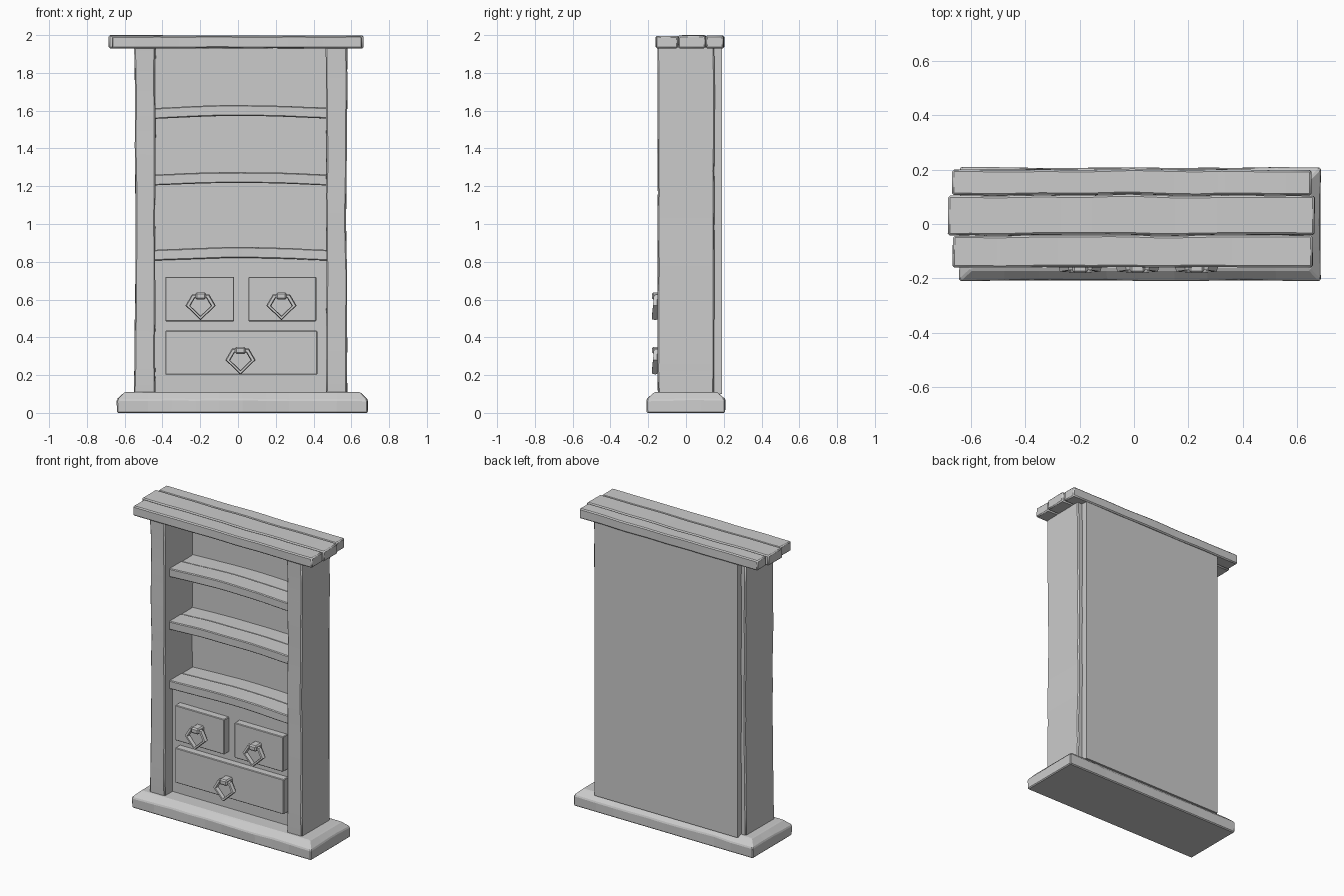
import bpy, bmesh, math
from mathutils import Vector, noise

if "Cube" in bpy.data.objects:
    bpy.data.objects.remove(bpy.data.objects["Cube"])


def finish(bm, name, bevel=0.0):
    bmesh.ops.recalc_face_normals(bm, faces=bm.faces)
    me = bpy.data.meshes.new(name)
    bm.to_mesh(me)
    bm.free()
    ob = bpy.data.objects.new(name, me)
    bpy.context.collection.objects.link(ob)
    if bevel:
        m = ob.modifiers.new("worn_edges", "BEVEL")
        m.width = bevel
        m.segments = 1
        m.limit_method = 'ANGLE'
        m.angle_limit = math.radians(40)
    return ob


def block(lo, hi):
    bm = bmesh.new()
    bmesh.ops.create_cube(bm, size=1)
    lo, hi = Vector(lo), Vector(hi)
    for v in bm.verts:
        v.co = Vector([(lo[i] + hi[i]) / 2 + v.co[i] * (hi[i] - lo[i]) for i in range(3)])
    return bm


def slice_along(bm, axis, a, b, n):
    no = Vector((0, 0, 0))
    no[axis] = 1
    for i in range(1, n):
        bmesh.ops.bisect_plane(bm, geom=bm.verts[:] + bm.edges[:] + bm.faces[:],
                               plane_co=no * (a + (b - a) * i / n), plane_no=no)


def plank(name, lo, hi, axis, n=12, amp=0.006, bevel=0.006, arch=0.0):
    """Hand-cut timber: sliced along its length, roughened and optionally arched."""
    bm = block(lo, hi)
    slice_along(bm, axis, lo[axis], hi[axis], n)
    for v in bm.verts:
        t = (v.co[axis] - lo[axis]) / (hi[axis] - lo[axis])
        d = noise.noise_vector(v.co * 4.3 + Vector((7.1, 3.7, 1.9))) * amp
        d.z *= 0.5
        v.co += d
        v.co.z += arch * math.sin(math.pi * t)
    ob = finish(bm, name, bevel)
    bpy.context.view_layer.objects.active = ob
    ob.select_set(True)
    bpy.ops.object.shade_smooth_by_angle(angle=math.radians(25))
    ob.select_set(False)
    return ob


# Plinth with a chamfered top rim
bm = block((-0.64, -0.208, 0), (0.687, 0.207, 0.11))
rim = [e for e in bm.edges if all(v.co.z > 0.1 for v in e.verts)]
bmesh.ops.bevel(bm, geom=rim, offset=0.04, segments=1, affect='EDGES', profile=0.5)
slice_along(bm, 0, -0.6, 0.645, 10)
slice_along(bm, 1, -0.165, 0.165, 4)
for v in bm.verts:
    if 0.01 < v.co.z < 0.1:
        v.co += noise.noise_vector(v.co * 5) * 0.007
finish(bm, "plinth", 0.006)

# Side posts, slightly waisted at mid height
for name, x0, x1, side in (("left_post", -0.55, -0.437, -1), ("right_post", 0.467, 0.581, 1)):
    post = plank(name, (x0, -0.15, 0.1), (x1, 0.15, 1.94), 2, n=14, bevel=0.007)
    for v in post.data.vertices:
        if v.co.x * side > 0.5:
            v.co.x -= side * 0.008 * math.sin(math.pi * v.co.z / 2)

# Back panel
finish(block((-0.515, 0.148, 0.1), (0.544, 0.19, 1.94)), "back_panel")

# Top made of three uneven boards
for i, (x0, x1, y0, y1, z1) in enumerate(((-0.665, 0.66, -0.158, -0.042, 1.995),
                                          (-0.684, 0.667, -0.04, 0.105, 1.998),
                                          (-0.67, 0.655, 0.107, 0.2, 1.996))):
    plank(f"top_board_{i + 1}", (x0, y0, 1.93), (x1, y1, z1), 0, n=16, bevel=0.007)

# Arched shelves, two boards each
for i, z in enumerate((0.806, 1.204, 1.558)):
    for j, (y0, y1, dz) in enumerate(((-0.1, 0.03, 0), (0.03, 0.155, -0.003))):
        plank(f"shelf_{i + 1}_board_{j + 1}", (-0.445, y0, z), (0.475, y1, z + 0.057 + dz),
              0, n=12, amp=0.005, bevel=0.005, arch=0.014)

# Drawer case front
finish(block((-0.445, -0.068, 0.1), (0.475, -0.03, 0.83)), "drawer_case_front")


def handle(name, x, z):
    """Pentagonal ring pull, leaning out a little, hung from a small bracket."""
    outline = [(-0.045, 0.06), (0.045, 0.06), (0.08, 0.0), (0.0, -0.077), (-0.08, 0.0)]
    bm = bmesh.new()
    rings = []
    for s, y in ((1, -0.150), (0.93, -0.170), (0.74, -0.170), (0.68, -0.150), (0.74, -0.140), (0.93, -0.140)):
        rings.append([bm.verts.new((x + px * s, y + (pz - 0.06) * 0.08, z + pz * s - (1 - s) * 0.005))
                      for px, pz in outline])
    for k in range(6):
        a, b = rings[k], rings[(k + 1) % 6]
        for m in range(5):
            n = (m + 1) % 5
            bm.faces.new((a[m], a[n], b[n], b[m]))
    finish(bm, name + "_ring")
    finish(block((x - 0.028, -0.18, z + 0.032), (x + 0.028, -0.11, z + 0.07)),
           name + "_bracket", 0.008)


# Drawers with their pulls
for name, x0, x1, z0, z1, hx, hz in (
        ("lower_drawer", -0.385, 0.42, 0.202, 0.435, 0.013, 0.28),
        ("upper_left_drawer", -0.385, -0.02, 0.485, 0.72, -0.198, 0.568),
        ("upper_right_drawer", 0.055, 0.415, 0.485, 0.72, 0.23, 0.568)):
    finish(block((x0, -0.117, z0), (x1, -0.06, z1)), name, 0.004)
    handle(name + "_pull", hx, hz)
